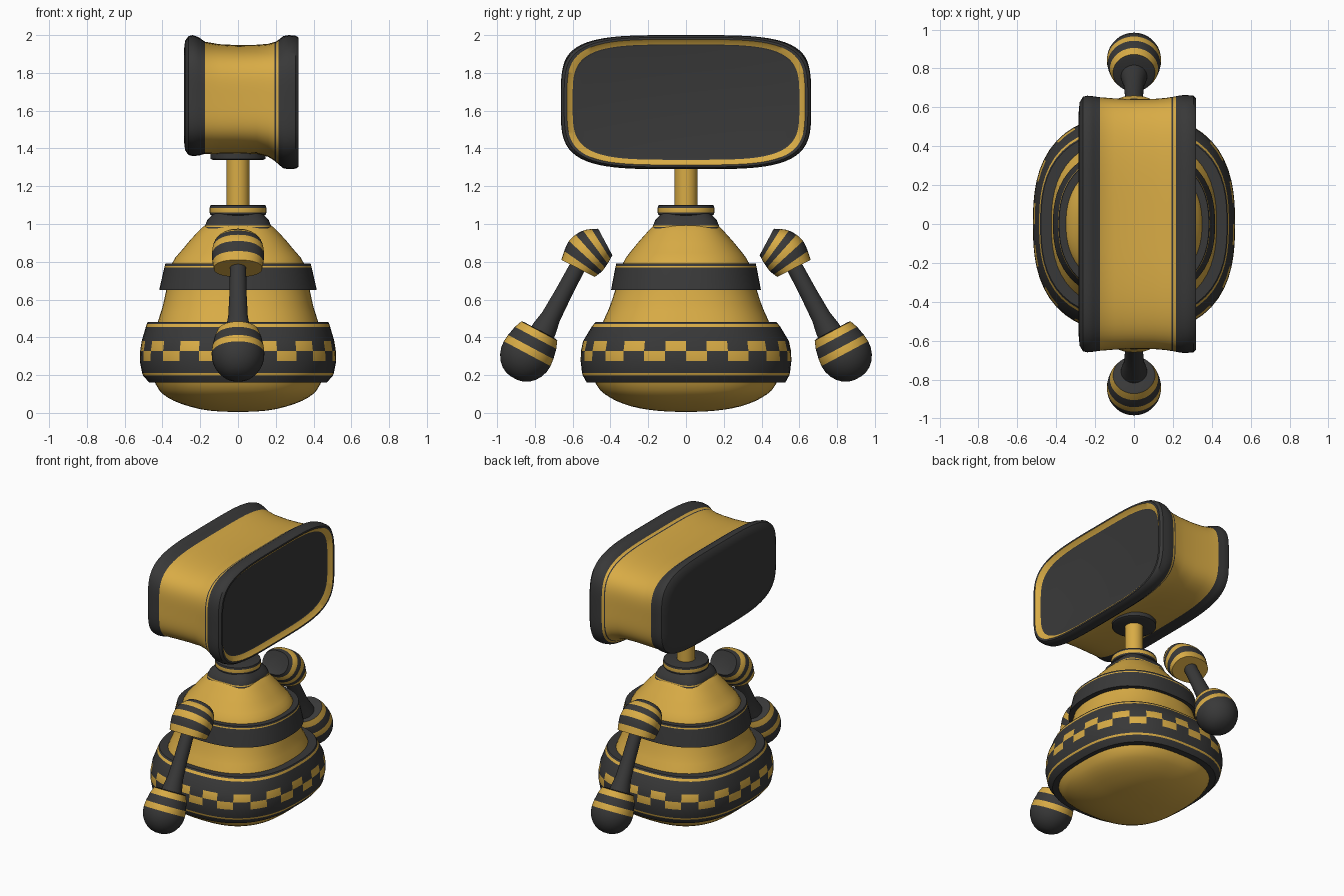
import bpy, bmesh
from math import cos, sin, pi, radians
from mathutils import Vector

if "Cube" in bpy.data.objects:
    bpy.data.objects.remove(bpy.data.objects["Cube"])


def material(name, colour):
    m = bpy.data.materials.new(name)
    m.diffuse_color = colour
    m.use_nodes = True
    m.node_tree.nodes["Principled BSDF"].inputs["Base Color"].default_value = m.diffuse_color
    return m


MATS = [material("yellow", (0.69, 0.41, 0.06, 1)), material("dark", (0.04, 0.04, 0.04, 1))]


def loft(name, rings, colours, caps=True, checker=()):
    """Skin rings of points; one colour letter (Y or D) per segment."""
    bm = bmesh.new()
    vs = [[bm.verts.new(p) for p in ring] for ring in rings]
    n = len(vs[0])
    for k in range(len(vs) - 1):
        for i in range(n):
            j = (i + 1) % n
            f = bm.faces.new((vs[k][i], vs[k][j], vs[k + 1][j], vs[k + 1][i]))
            f.material_index = int(colours[k] == "D")
            if k in checker:
                f.material_index = (i * 32 // n + k) % 2
    if caps:
        for ring, c in ((vs[0], colours[0]), (vs[-1], colours[-1])):
            bm.faces.new(ring).material_index = int(c == "D")
    bmesh.ops.recalc_face_normals(bm, faces=bm.faces)
    me = bpy.data.meshes.new(name)
    bm.to_mesh(me)
    bm.free()
    for m in MATS:
        me.materials.append(m)
    ob = bpy.data.objects.new(name, me)
    bpy.context.collection.objects.link(ob)
    bpy.ops.object.select_all(action="DESELECT")
    ob.select_set(True)
    bpy.context.view_layer.objects.active = ob
    bpy.ops.object.shade_smooth_by_angle(angle=radians(38))
    return ob


def oval(centre, u, v, n=2.0, count=64):
    """Superellipse ring spanned by the half axes u and v."""
    pts = []
    for i in range(count):
        c, s = cos(2 * pi * i / count), sin(2 * pi * i / count)
        f = (abs(c) ** n + abs(s) ** n) ** (-1 / n)
        pts.append(Vector(centre) + Vector(u) * c * f + Vector(v) * s * f)
    return pts


def level(z, a, b, n=2.0, count=64):
    return oval((0, 0, z), (a, 0, 0), (0, b, 0), n, count)


def spline(keys, k):
    """Catmull-Rom subdivision of a list of tuples."""
    out = []
    for i in range(len(keys) - 1):
        p0, p1, p2 = keys[max(i - 1, 0)], keys[i], keys[i + 1]
        p3 = keys[min(i + 2, len(keys) - 1)]
        for s in range(k):
            t = s / k
            out.append(tuple(
                0.5 * (2 * b + (c - a) * t + (2 * a - 5 * b + 4 * c - d) * t * t
                       + (3 * b - a - 3 * c + d) * t ** 3)
                for a, b, c, d in zip(p0, p1, p2, p3)))
    return out + [keys[-1]]


# Pear-shaped body with a rounded-square plan
body = spline([(0.005, .03, .03, 2.5), (.012, .15, .16, 2.5), (.035, .26, .29, 2.5),
               (.08, .37, .40, 2.6), (.15, .435, .475, 2.6), (.30, .475, .51, 2.6),
               (.48, .425, .44, 2.5), (.56, .40, .405, 2.4), (.65, .38, .375, 2.3),
               (.79, .35, .335, 2.3), (.87, .29, .28, 2.3), (.94, .23, .22, 2.4),
               (1.0, .165, .16, 2.6), (1.03, .08, .08, 2.6)], 3)
loft("body", [level(*r) for r in body], "Y" * len(body))

# Wide lower band with stripes and two rows of checks
lower = [(.16, .42, .46), (.16, .47, .525), (.197, .502, .546), (.21, .507, .55),
         (.275, .52, .558), (.328, .518, .556), (.38, .51, .545), (.455, .488, .50),
         (.47, .483, .488), (.48, .478, .48), (.48, .41, .42)]
loft("lower_band", [level(*r, 2.6) for r in lower], "DDYDYYDYDD", False, (4, 5))

# Waist band
waist = [(.65, .36, .355), (.65, .417, .397), (.66, .415, .395), (.77, .39, .374),
         (.778, .388, .372), (.79, .385, .37), (.79, .33, .32)]
loft("waist_band", [level(*r, 2.35) for r in waist], "DDDYDD", False)

# Square collar, neck ring, neck and mounting plate
collar = [(.97, .15, .15), (.975, .178, .178), (.985, .176, .176), (.993, .174, .174),
          (1.02, .163, .163), (1.055, .13, .13)]
loft("collar", [level(*r, 3.5) for r in collar], "DDYDD")
ring = [(1.04, .13), (1.05, .148), (1.062, .15), (1.085, .15), (1.098, .147), (1.10, .14)]
loft("neck_ring", [level(z, r, r) for z, r in ring], "DDYDD")
loft("neck", [level(z, .06, .06, 2, 32) for z in (1.08, 1.38)], "Y")
plate = [(1.338, .13), (1.345, .145), (1.375, .145), (1.385, .13)]
loft("mounting_plate", [level(z, r, r) for z, r in plate], "DDD")

# Head: flared casing lofted along x, ending in a recessed screen
head = [(-.285, .57, .25, 1.68), (-.28, .625, .29, 1.68), (-.262, .655, .315, 1.68),
        (-.24, .66, .32, 1.68), (-.21, .657, .314, 1.676), (-.175, .652, .297, 1.668),
        (-.10, .646, .290, 1.662), (0, .642, .287, 1.66), (.10, .643, .289, 1.66),
        (.16, .648, .299, 1.655), (.192, .653, .314, 1.649), (.20, .654, .318, 1.647),
        (.215, .657, .330, 1.645), (.24, .662, .35, 1.645), (.27, .663, .355, 1.645),
        (.305, .66, .352, 1.645), (.32, .645, .343, 1.645), (.32, .63, .332, 1.645),
        (.295, .60, .305, 1.645), (.293, .59, .297, 1.645)]
loft("head", [oval((x, 0, z), (0, a, 0), (0, 0, h), 4, 128) for x, a, h, z in head],
     "DDDDD" "YYYYY" "DYDDDDD" "YD")

# Arms, the same on both sides
for side, s in (("left", 1), ("right", -1)):
    # Bent shoulder: inner edge (y, z), outer edge (y, z), half width
    fan = spline([(.39, .835, .465, .975, .10), (.415, .79, .545, .965, .13),
                  (.445, .75, .62, .91, .138), (.483, .72, .66, .81, .128)], 4)
    rings = [oval((0, s * .435, .90), (0, s * .02, .045), (.06, 0, 0), 2.3, 40)]
    for y0, z0, y1, z1, w in fan:
        rings.append(oval((0, s * (y0 + y1) / 2, (z0 + z1) / 2),
                          (0, s * (y1 - y0) / 2, (z1 - z0) / 2), (w, 0, 0), 2.3, 40))
    loft(side + "_shoulder", rings, "D" "DD" "YY" "DD" "YY" "DD" "YY")

    # Rod and hand share one slanted axis
    axis = Vector((0, s * .47, -.883))
    across = Vector((0, s * .883, .47))

    def along(start, profile, count=40):
        return [oval(Vector(start) + axis * d, across * r, (r, 0, 0), 2, count)
                for d, r in profile]

    loft(side + "_arm", along((0, s * .56, .80),
                              [(0, .042), (.2, .046), (.33, .052), (.40, .065), (.45, .07)]),
         "DDDD")
    hand = [(0, .095), (.004, .108), (.045, .124), (.10, .136), (.14, .14), (.175, .137),
            (.21, .125), (.24, .106), (.265, .08), (.28, .052), (.287, .02)]
    loft(side + "_hand", along((0, s * .775, .437), hand), "DYDYDDDDDD")
